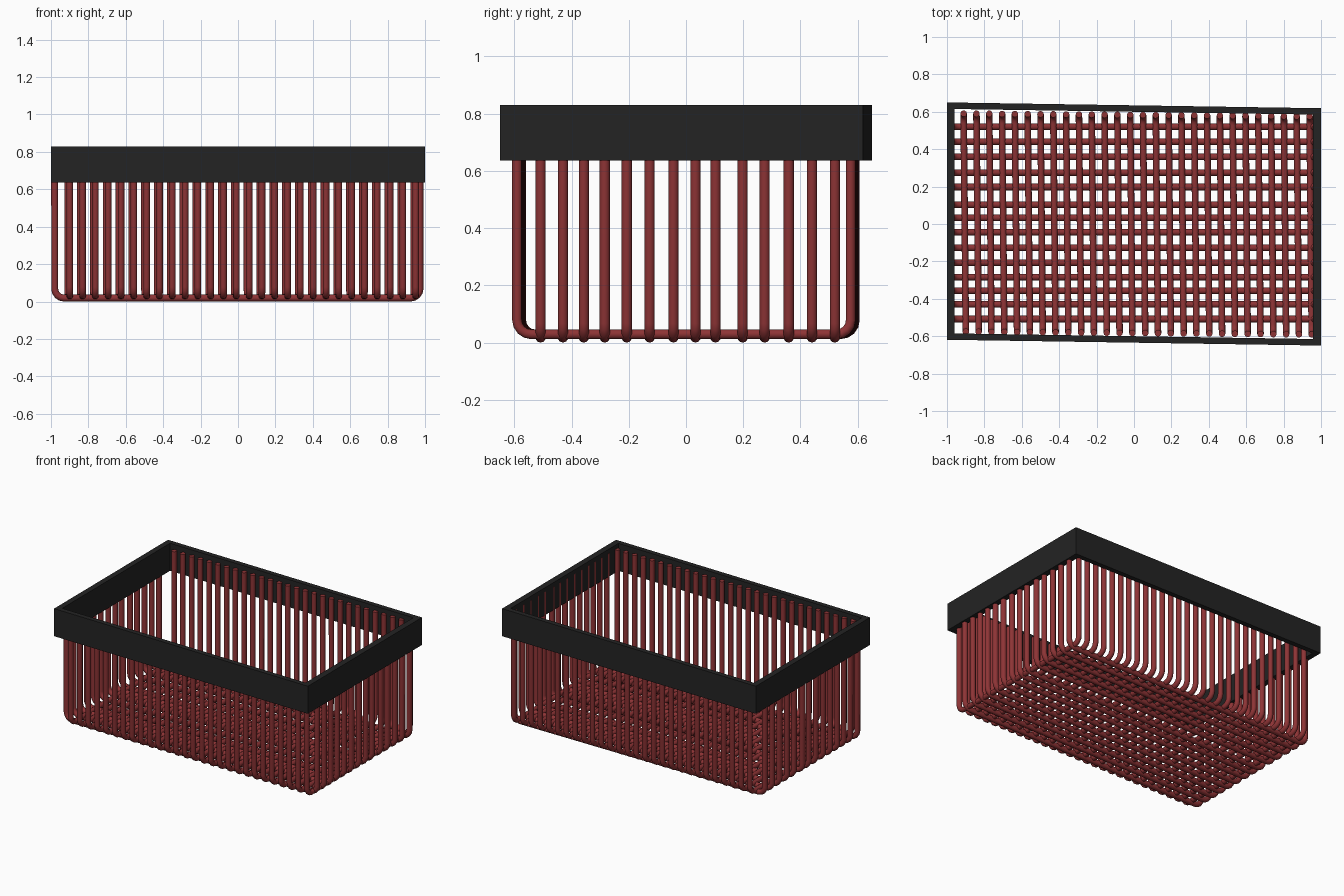
import bpy, bmesh, math

if "Cube" in bpy.data.objects:
    bpy.data.objects.remove(bpy.data.objects["Cube"])

def material(name, rgb):
    m = bpy.data.materials.new(name)
    m.diffuse_color = (*rgb, 1)
    m.use_nodes = True
    m.node_tree.nodes["Principled BSDF"].inputs["Base Color"].default_value = m.diffuse_color
    return m

red = material("dark red wire", (0.27, 0.034, 0.036))
black = material("black rim", (0.017, 0.017, 0.017))

WIRE_R = 0.0185
WIRE_TOP = 0.80
BEND = 0.05

def u_profile(lo, hi, floor):
    """(horizontal, height) points of a U with rounded lower corners."""
    pts = [(lo, WIRE_TOP)]
    for cx, start in ((lo + BEND, 180), (hi - BEND, 270)):
        for k in range(5):
            a = math.radians(start + 22.5 * k)
            pts.append((cx + BEND * math.cos(a), floor + BEND + BEND * math.sin(a)))
    pts.append((hi, WIRE_TOP))
    return pts

def wires(name, paths, radius):
    """One object made of round wires, one for each path."""
    cu = bpy.data.curves.new(name, 'CURVE')
    cu.dimensions = '3D'
    cu.bevel_depth = radius
    cu.bevel_resolution = 3
    cu.use_fill_caps = True
    for path in paths:
        sp = cu.splines.new('POLY')
        sp.points.add(len(path) - 1)
        for p, co in zip(sp.points, path):
            p.co = (*co, 1)
    ob = bpy.data.objects.new(name, cu)
    bpy.context.collection.objects.link(ob)
    bpy.ops.object.select_all(action='DESELECT')
    bpy.context.view_layer.objects.active = ob
    ob.select_set(True)
    bpy.ops.object.convert(target='MESH')
    ob = bpy.context.object
    ob.name = name
    ob.data.materials.clear()
    ob.data.materials.append(red)
    bpy.ops.object.shade_smooth_by_angle(angle=math.radians(50))

# Lengthwise wires, slightly uneven spacing
rows = [-0.508, -0.43, -0.357, -0.284, -0.207, -0.127, -0.044, 0.033,
        0.103, 0.198, 0.275, 0.359, 0.44, 0.52]
prof = u_profile(-0.98, 0.973, 0.0185)
wires("lengthwise_wires", [[(u, y, z) for u, z in prof] for y in rows], WIRE_R)

# Crosswise wires, turned a touch like the rim
prof = u_profile(-0.583, 0.583, 0.029)
cols = [-0.905 + 0.0685 * i for i in range(28)]
wires("crosswise_wires",
      [[(x - 0.01 * u, u - 0.008 * x, z) for u, z in prof] for x in cols], 0.0175)

# Rim: a slightly skewed rectangular band
def ring(bm, x0, x1, half, z):
    return [bm.verts.new((x, s * half - 0.0155 * x, z))
            for x, s in ((x0, -1), (x1, -1), (x1, 1), (x0, 1))]

bm = bmesh.new()
LOW, HIGH = 0.636, 0.83
loops = [ring(bm, -1, 1, 0.6345, LOW), ring(bm, -1, 1, 0.6345, HIGH),
         ring(bm, -0.96, 0.957, 0.60, HIGH), ring(bm, -0.96, 0.957, 0.60, LOW)]
for a, b in zip(loops, loops[1:] + loops[:1]):
    for i in range(4):
        j = (i + 1) % 4
        bm.faces.new((a[i], a[j], b[j], b[i]))
bmesh.ops.recalc_face_normals(bm, faces=bm.faces)
me = bpy.data.meshes.new("rim")
bm.to_mesh(me)
bm.free()
me.materials.append(black)
bpy.context.collection.objects.link(bpy.data.objects.new("rim", me))
